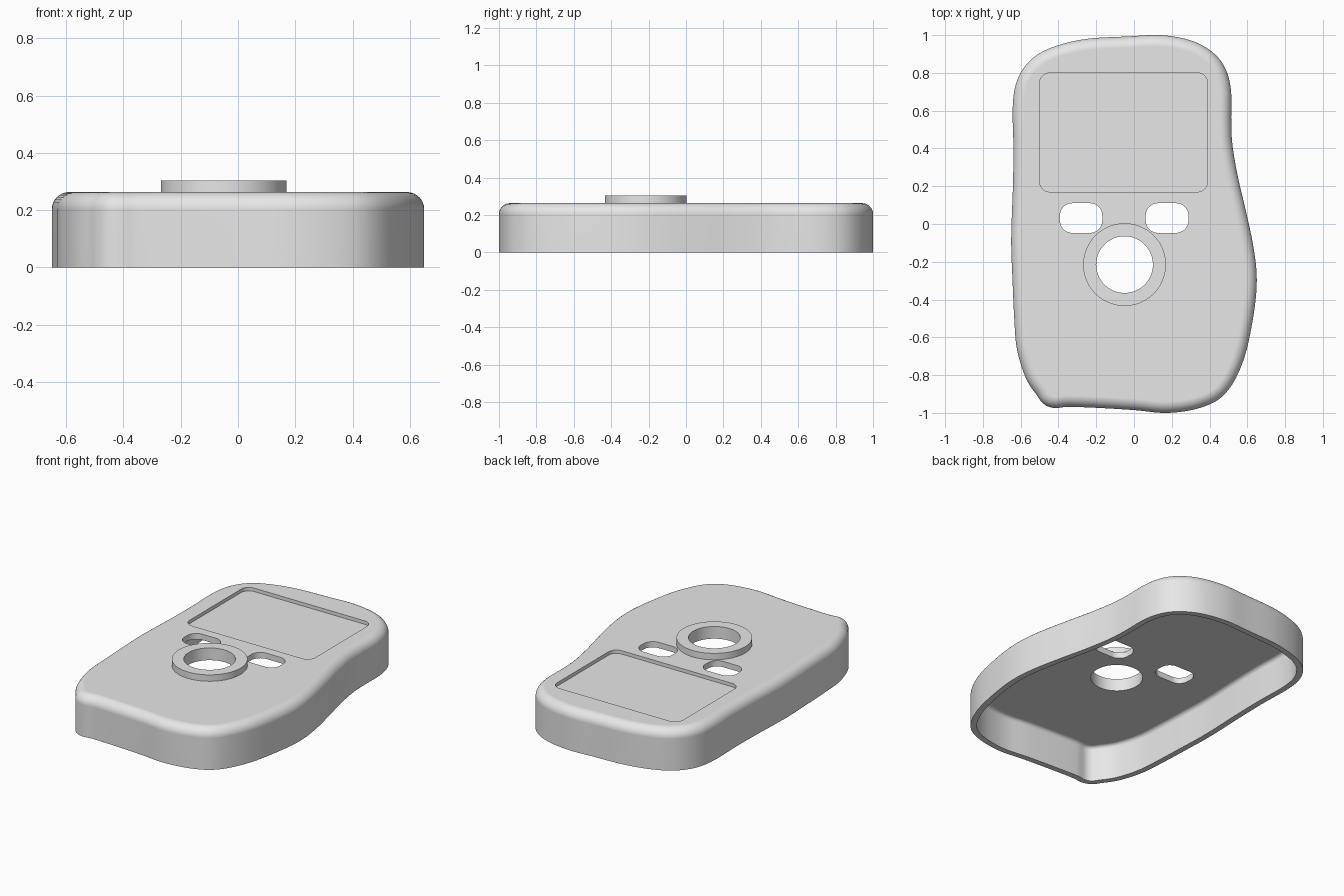
import bpy, bmesh, math
from mathutils import Vector

if "Cube" in bpy.data.objects:
    bpy.data.objects.remove(bpy.data.objects["Cube"])

H, R, T = 0.263, 0.06, 0.037      # body height, edge radius, wall thickness
RING_TOP = 0.304
RING_C = (-0.05, -0.215)

grey = bpy.data.materials.new("light_grey")
grey.diffuse_color = (0.8, 0.8, 0.8, 1)
grey.use_nodes = True
grey.node_tree.nodes["Principled BSDF"].inputs["Base Color"].default_value = grey.diffuse_color

# Body outline, counter-clockwise
OUTLINE = [(-0.45, -0.968), (-0.35, -0.968), (-0.2, -0.973), (0.0, -0.985), (0.18, -1.0),
           (0.36, -0.97), (0.49, -0.89), (0.58, -0.72), (0.63, -0.5), (0.65, -0.3),
           (0.632, -0.12), (0.592, 0.07), (0.55, 0.25), (0.521, 0.42), (0.515, 0.55),
           (0.514, 0.7), (0.485, 0.82), (0.415, 0.91), (0.3, 0.972), (0.14, 1.0),
           (-0.03, 0.993), (-0.25, 0.98), (-0.42, 0.94), (-0.54, 0.875), (-0.617, 0.765),
           (-0.642, 0.62), (-0.638, 0.4), (-0.641, 0.2), (-0.65, -0.08), (-0.643, -0.3),
           (-0.634, -0.5), (-0.62, -0.66), (-0.575, -0.81), (-0.515, -0.905)]


def offset(pts, d):
    """Move a closed loop outward by d."""
    out = []
    for i, p in enumerate(pts):
        t = (pts[(i + 1) % len(pts)] - pts[i - 1]).normalized()
        out.append(p + Vector((t.y, -t.x)) * d)
    return out


def spline(pts, steps):
    """Closed smooth curve through the points."""
    out, n = [], len(pts)
    for i in range(n):
        a, b, c, d = (pts[(i + k) % n] for k in (-1, 0, 1, 2))
        for s in range(steps):
            t = s / steps
            out.append(0.5 * (2 * b + (c - a) * t + (2 * a - 5 * b + 4 * c - d) * t * t
                              + (3 * b - a - 3 * c + d) * t ** 3))
    return out


def rounded_rect(x0, x1, y0, y1, r, steps=10):
    corners = [(x1 - r, y1 - r), (x0 + r, y1 - r), (x0 + r, y0 + r), (x1 - r, y0 + r)]
    return [Vector((cx + r * math.cos(a), cy + r * math.sin(a)))
            for q, (cx, cy) in enumerate(corners)
            for a in [(q + s / steps) * math.pi / 2 for s in range(steps + 1)]]


def circle(c, r, n=72):
    return [Vector((c[0] + r * math.cos(2 * math.pi * i / n),
                    c[1] + r * math.sin(2 * math.pi * i / n))) for i in range(n)]


def loft(name, loops, closed=False):
    """Skin a stack of (loop, height) pairs, capped or joined end to start."""
    bm = bmesh.new()
    rows = [[bm.verts.new((p.x, p.y, z)) for p in pts] for pts, z in loops]
    pairs = list(zip(rows, rows[1:]))
    if closed:
        pairs.append((rows[-1], rows[0]))
    else:
        bm.faces.new(rows[0])
        bm.faces.new(rows[-1])
    for a, b in pairs:
        for i in range(len(a)):
            j = (i + 1) % len(a)
            bm.faces.new((a[i], a[j], b[j], b[i]))
    bmesh.ops.recalc_face_normals(bm, faces=bm.faces)
    me = bpy.data.meshes.new(name)
    bm.to_mesh(me)
    bm.free()
    me.materials.append(grey)
    ob = bpy.data.objects.new(name, me)
    bpy.context.collection.objects.link(ob)
    return ob


def activate(ob):
    bpy.ops.object.select_all(action='DESELECT')
    ob.select_set(True)
    bpy.context.view_layer.objects.active = ob


def cut(ob, pts, z0, z1):
    cutter = loft("cutter", [(pts, z0), (pts, z1)])
    cutter.hide_render = True
    m = ob.modifiers.new("cut", 'BOOLEAN')
    m.operation, m.solver, m.object = 'DIFFERENCE', 'EXACT', cutter
    activate(ob)
    bpy.ops.object.modifier_apply(modifier=m.name)
    bpy.data.objects.remove(cutter)


def smooth(ob):
    activate(ob)
    bpy.ops.object.shade_smooth_by_angle(angle=math.radians(35))
    m = ob.modifiers.new("flat_tops", 'WEIGHTED_NORMAL')
    m.keep_sharp = True
    bpy.ops.object.modifier_apply(modifier=m.name)


# Hollow body: inner skin, bottom rim, outer skin with rounded top edge
core = spline(offset([Vector(p) for p in OUTLINE], -R), 8)
arc = [i / 8 * math.pi / 2 for i in range(9)]
inner = [((R - T) * math.cos(a), H - R + (R - T) * math.sin(a)) for a in reversed(arc)]
outer = [(R * math.cos(a), H - R + R * math.sin(a)) for a in arc]
profile = inner + [(R - T, 0), (R, 0)] + outer
body = loft("body_shell", [(offset(core, o), z) for o, z in profile])

# Screen recess, two button slots and the round opening
cut(body, rounded_rect(-0.5, 0.39, 0.17, 0.80, 0.055), H - 0.022, H + 0.1)
for x0, x1 in ((-0.392, -0.168), (0.062, 0.288)):
    cut(body, rounded_rect(x0, x1, -0.047, 0.11, 0.065), 0.1, H + 0.1)
cut(body, circle(RING_C, 0.15), 0.1, H + 0.1)
smooth(body)

# Raised ring around the opening
big, small = circle(RING_C, 0.219), circle(RING_C, 0.15)
ring = loft("dial_ring", [(small, H), (big, H), (big, RING_TOP), (small, RING_TOP)], closed=True)
smooth(ring)
